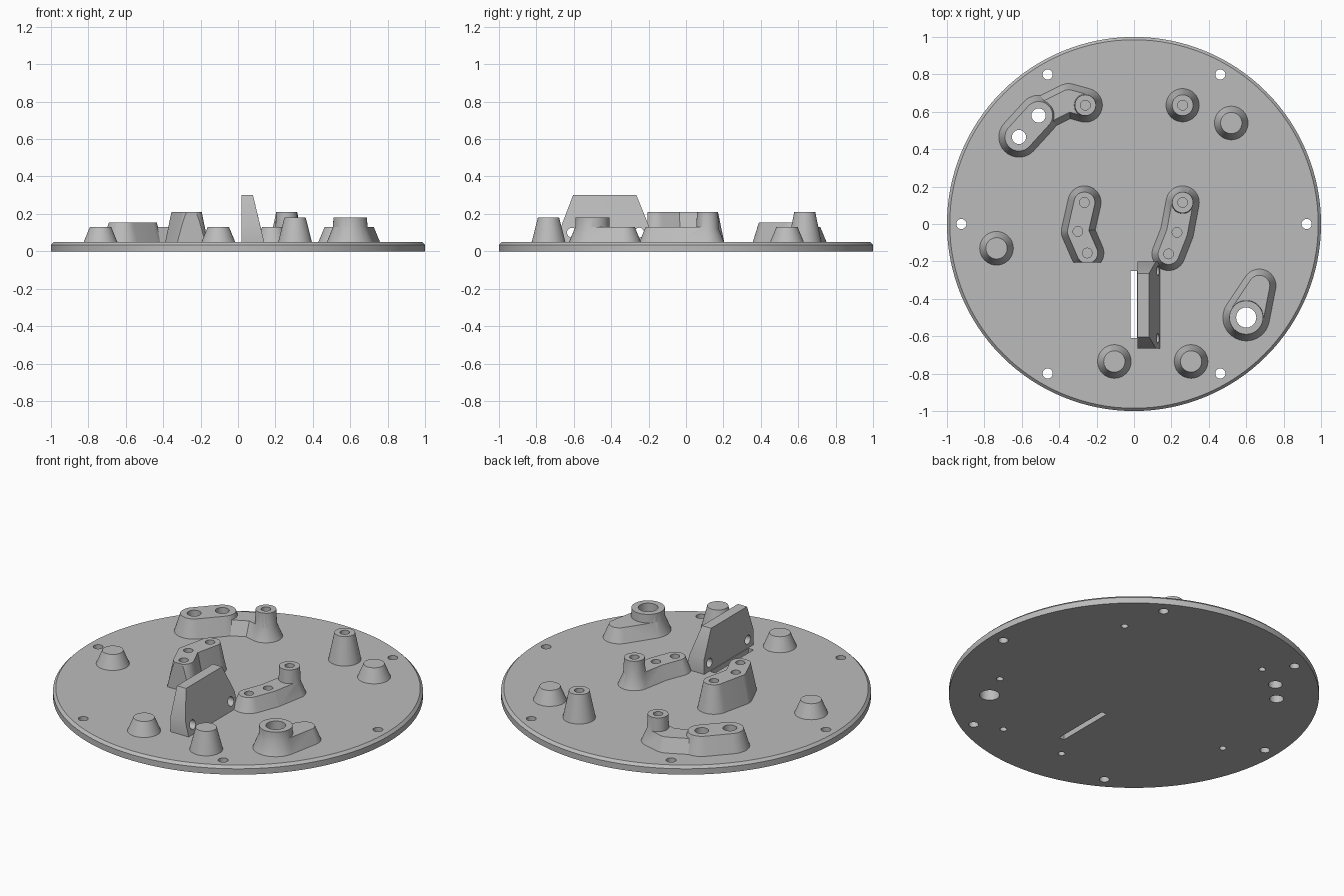
import bpy, bmesh, math
from math import radians, cos, sin, pi

cube = bpy.data.objects.get("Cube")
if cube:
    bpy.data.objects.remove(cube, do_unlink=True)

grey = bpy.data.materials.new("plain_grey")
grey.use_nodes = True
COLOUR = (0.5, 0.5, 0.5, 1)
grey.diffuse_color = COLOUR
grey.node_tree.nodes["Principled BSDF"].inputs["Base Color"].default_value = COLOUR

BASE, LOW, HIGH = 0.05, 0.13, 0.21


def ring(x, y, z, r, n=40):
    return [(x + r * cos(2 * pi * i / n), y + r * sin(2 * pi * i / n), z) for i in range(n)]


def box(x0, x1, y0, y1, z0, z1):
    return [(x, y, z) for x in (x0, x1) for y in (y0, y1) for z in (z0, z1)]


def hull_into(bm, points):
    """Add the convex solid around the points to bm."""
    part = bmesh.new()
    for p in points:
        part.verts.new(p)
    res = bmesh.ops.convex_hull(part, input=part.verts[:])
    inside = [v for v in res["geom_interior"] if isinstance(v, bmesh.types.BMVert)]
    bmesh.ops.delete(part, geom=inside, context="VERTS")
    bmesh.ops.dissolve_limit(part, angle_limit=0.01, verts=part.verts[:], edges=part.edges[:])
    bmesh.ops.recalc_face_normals(part, faces=part.faces[:])
    mesh = bpy.data.meshes.new("part")
    part.to_mesh(mesh)
    part.free()
    bm.from_mesh(mesh)
    bpy.data.meshes.remove(mesh)


def solid(name, *point_sets):
    bm = bmesh.new()
    for points in point_sets:
        hull_into(bm, points)
    mesh = bpy.data.meshes.new(name)
    bm.to_mesh(mesh)
    bm.free()
    mesh.materials.append(grey)
    obj = bpy.data.objects.new(name, mesh)
    bpy.context.scene.collection.objects.link(obj)
    return obj


def boolean(obj, other, operation):
    mod = obj.modifiers.new("bool", "BOOLEAN")
    mod.object, mod.operation, mod.solver = other, operation, "EXACT"
    bpy.context.view_layer.update()
    done = obj.evaluated_get(bpy.context.evaluated_depsgraph_get())
    mesh = bpy.data.meshes.new_from_object(done)
    obj.modifiers.clear()
    obj.data = mesh


def union(name, *point_sets):
    obj = solid(name, point_sets[0])
    for points in point_sets[1:]:
        other = solid("helper", points)
        boolean(obj, other, "UNION")
        bpy.data.objects.remove(other, do_unlink=True)
    return obj


def cone(x, y, top, r, flare=0.033, bottom=BASE):
    return ring(x, y, bottom, r + flare) + ring(x, y, top, r)


def arm(path, top, r, flare=0.033):
    """Tapered pads along a path, one rounded block per leg."""
    return [cone(*a, top, r, flare) + cone(*b, top, r, flare) for a, b in zip(path, path[1:])]


def post(x, y, top=HIGH, r=0.056):
    return cone(x, y, top, r, 0.006, BASE + 0.03)


def hole(x, y, r, z0=-0.1, z1=0.4):
    return ring(x, y, z0, r, 24) + ring(x, y, z1, r, 24)


# Base disc with a chamfered upper rim
plate = solid("base_plate", ring(0, 0, 0, 1, 128) + ring(0, 0, 0.035, 1, 128)
              + ring(0, 0, BASE, 0.985, 128))
parts = [plate]

# Plain tapered studs
studs = [(-0.735, -0.13, LOW), (-0.105, -0.735, LOW), (0.305, -0.735, 0.18), (0.52, 0.54, LOW)]
for i, (x, y, top) in enumerate(studs):
    parts.append(solid(f"stud_{i + 1}", cone(x, y, top, 0.057)))
parts.append(solid("tall_post", cone(0.26, 0.635, HIGH, 0.056)))

# Curved mounts on either side of the middle
right_path = [(-0.265, 0.115), (-0.30, -0.04), (-0.25, -0.155)]
left_path = [(0.26, 0.115), (0.23, -0.045), (0.185, -0.16)]
right_mount = union("right_mount", *arm(right_path, HIGH, 0.056))
trim = solid("helper", box(-0.5, 0, -0.4, -0.205, 0, 0.4))
boolean(right_mount, trim, "DIFFERENCE")
bpy.data.objects.remove(trim, do_unlink=True)
left_mount = union("left_mount", *arm(left_path, LOW, 0.056), post(*left_path[0]))

# Rear mount: raised pad with two open holes and an arm to a post
back_pad = [(-0.615, 0.465), (-0.51, 0.58)]
back_bend, back_post = (-0.35, 0.66), (-0.26, 0.635)
back_mount = union("back_mount", *arm(back_pad, 0.155, 0.075),
                   *arm([back_pad[1], back_bend, back_post], LOW, 0.058), post(*back_post))

# Corner mount: wide collar with a lower tail
collar, tail = (0.6, -0.5), (0.67, -0.33)
corner_mount = union("corner_mount",
                     cone(*collar, LOW, 0.092) + cone(*tail, LOW, 0.056),
                     cone(*collar, 0.18, 0.09, 0.004, BASE + 0.03))

# Upright bracket with a sloped face, beside the slot
bracket = solid("upright_bracket",
                box(0.02, 0.14, -0.665, -0.2, BASE, BASE)
                + box(0.02, 0.118, -0.665, -0.2, 0.14, 0.14)
                + box(0.02, 0.08, -0.604, -0.265, 0.3, 0.3))
bores = solid("helper", *[[(z, y + k, x) for x, k, z in
                           [(a, b - y, c) for a, b, c in hole(0.1, y, 0.026, -0.1, 0.3)]]
                          for y in (-0.61, -0.25)])
boolean(bracket, bores, "DIFFERENCE")
bpy.data.objects.remove(bores, do_unlink=True)

# All vertical holes and the slot
cuts = [box(-0.018, 0.016, -0.61, -0.25, -0.1, 0.4), hole(*collar, 0.054)]
cuts += [hole(0.923 * cos(i * pi / 3), 0.923 * sin(i * pi / 3), 0.027) for i in range(6)]
cuts += [hole(*p, 0.038) for p in back_pad]
cuts += [hole(*p, 0.026, 0.09) for p in right_path + left_path + [back_post, (0.26, 0.635)]]
cuts += [hole(x, y, 0.019, -0.1, 0.1)
         for x, y in [s[:2] for s in studs] + [tail, back_bend]]
cutter = solid("helper", *cuts)
parts += [right_mount, left_mount, back_mount, corner_mount]
for obj in parts:
    boolean(obj, cutter, "DIFFERENCE")
bpy.data.objects.remove(cutter, do_unlink=True)

# Smooth round walls, crisp edges
bpy.ops.object.select_all(action="DESELECT")
for obj in parts + [bracket]:
    obj.select_set(True)
    bpy.context.view_layer.objects.active = obj
bpy.ops.object.shade_smooth_by_angle(angle=radians(25))
